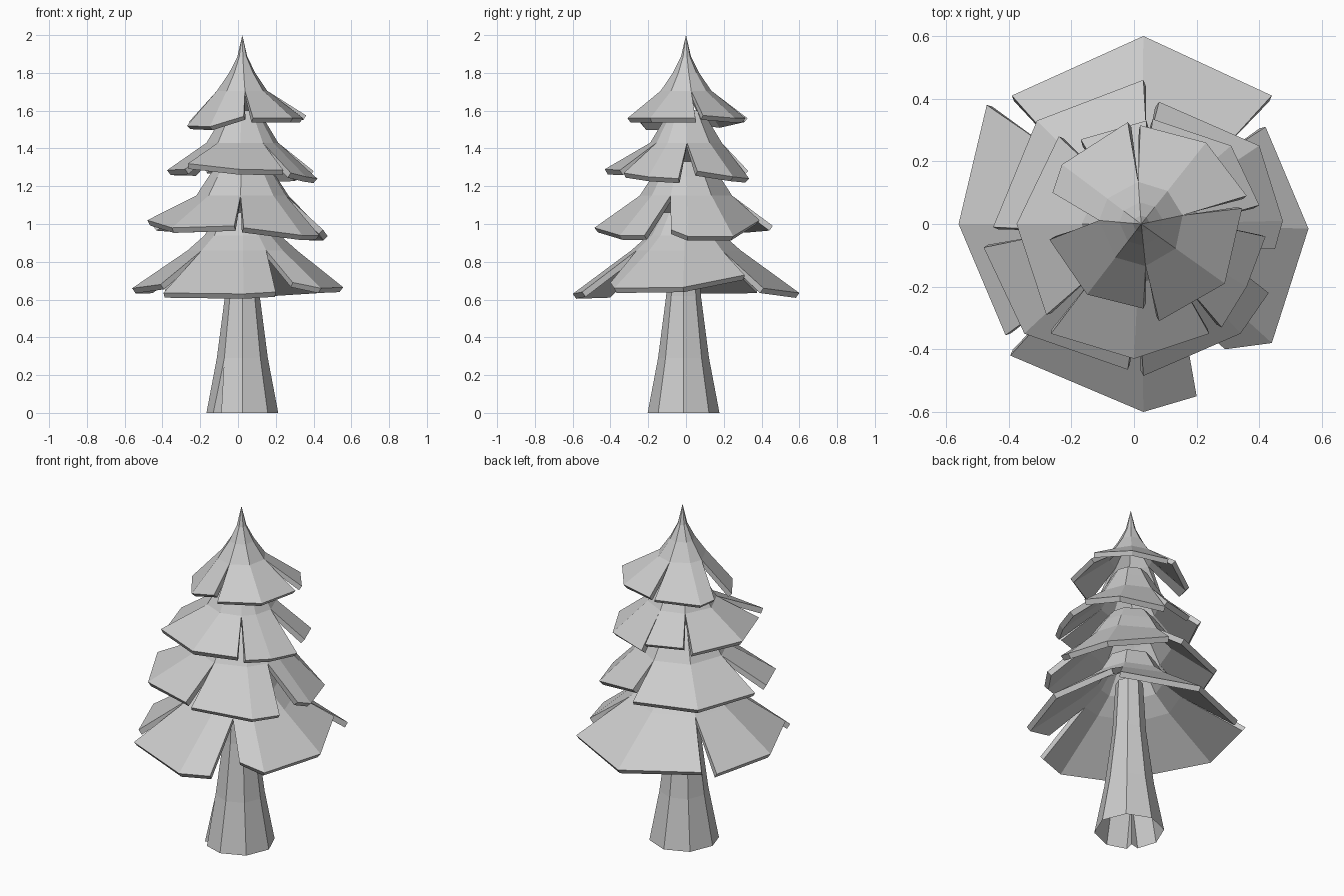
import bpy, bmesh
from math import atan2, cos, sin, hypot, pi, radians

cube = bpy.data.objects.get("Cube")
if cube:
    bpy.data.objects.remove(cube)

CX = 0.023
grey = bpy.data.materials.new("plain grey")
grey.use_nodes = True
COLOUR = (0.6, 0.6, 0.6, 1)
grey.diffuse_color = COLOUR
grey.node_tree.nodes["Principled BSDF"].inputs["Base Color"].default_value = COLOUR


def finish(bm, name):
    bmesh.ops.remove_doubles(bm, verts=bm.verts, dist=0.0005)
    mesh = bpy.data.meshes.new(name)
    bm.to_mesh(mesh)
    bm.free()
    mesh.materials.append(grey)
    obj = bpy.data.objects.new(name, mesh)
    bpy.context.collection.objects.link(obj)
    return obj


def strip(bm, columns):
    """Skin neighbouring columns of points, each running from top to bottom."""
    rows = [[bm.verts.new(p) for p in col] for col in columns]
    for a, b in zip(rows, rows[1:]):
        for k in range(len(a) - 1):
            bm.faces.new((a[k], a[k + 1], b[k + 1], b[k]))


def polar(angle, r, z, cy=0.0):
    return (CX + r * cos(angle), cy + r * sin(angle), z)


def tier(name, rings, panels, thickness=0.032):
    """Skirt of slabs in counter-clockwise order, split below the last ring."""
    spans = []
    last = None
    for panel in panels:
        angles = []
        for x, y, z in panel:
            a = atan2(y, x - CX)
            while last is not None and a < last - 0.5:
                a += 2 * pi
            angles.append(a)
            last = a
        spans.append(angles)
    # neighbouring slabs meet at the middle of each gap
    count = len(panels)
    gaps = []
    for i in range(count):
        turn = 2 * pi if i == count - 1 else 0
        gaps.append((spans[i][-1] + spans[(i + 1) % count][0] + turn) / 2)
    bm = bmesh.new()
    for i, panel in enumerate(panels):
        angles = spans[i][:]
        angles[0] = gaps[i - 1] - (2 * pi if i == 0 else 0)
        angles[-1] = gaps[i]
        strip(bm, [[polar(a, r, z) for r, z in rings] + [p]
                   for a, p in zip(angles, panel)])
    obj = finish(bm, name)
    mod = obj.modifiers.new("thickness", "SOLIDIFY")
    mod.thickness = thickness
    mod.offset = -1


# Trunk: flared eight-sided shell with a small split at the root
bm = bmesh.new()
columns = []
for i in range(9):
    a = i * pi / 4
    upper = [polar(a, r, z, -0.013) for r, z in ((0.075, 0.92), (0.092, 0.62), (0.135, 0.29))]
    if i == 5:
        for turn, r in ((-9, 0.19), (0, 0.14), (9, 0.19)):
            columns.append(upper + [polar(a + radians(turn), r, 0, -0.013)])
    else:
        columns.append(upper + [polar(a, 0.19, 0, -0.013)])
strip(bm, columns)
finish(bm, "trunk")

# Branch tiers, from the ground up
tier("lowest_branches", [(0.13, 1.06), (0.2, 0.94), (0.29, 0.86)], [
    [(0.29, -0.4, 0.69), (0.44, -0.38, 0.66), (0.557, -0.015, 0.665), (0.42, 0.31, 0.73)],
    [(0.44, 0.41, 0.66), (0.03, 0.6, 0.635), (-0.39, 0.41, 0.66)],
    [(-0.47, 0.38, 0.66), (-0.56, 0, 0.66), (-0.41, -0.355, 0.68)],
    [(-0.395, -0.42, 0.635), (0.03, -0.6, 0.63), (0.2, -0.55, 0.64)],
])
tier("lower_branches", [(0.12, 1.33), (0.18, 1.25), (0.245, 1.15)], [
    [(0.03, -0.485, 0.98), (0.34, -0.35, 0.94), (0.43, -0.22, 0.94)],
    [(0.45, -0.08, 0.97), (0.475, 0.01, 0.935), (0.4, 0.25, 0.935), (0.08, 0.39, 1.02)],
    [(0.03, 0.46, 0.99), (-0.31, 0.33, 0.98), (-0.45, -0.01, 0.99)],
    [(-0.48, -0.075, 1.02), (-0.35, -0.35, 0.98), (-0.02, -0.465, 0.99)],
])
tier("upper_branches", [(0.09, 1.6), (0.13, 1.53), (0.19, 1.43)], [
    [(0.28, -0.33, 1.27), (0.36, -0.2, 1.25), (0.42, -0.04, 1.24)],
    [(0.4, 0.06, 1.28), (0.31, 0.25, 1.25), (0.06, 0.335, 1.24)],
    [(0.04, 0.33, 1.28), (-0.17, 0.27, 1.29)],
    [(-0.24, 0.28, 1.28), (-0.375, 0, 1.285), (-0.28, -0.29, 1.29)],
    [(-0.265, -0.35, 1.32), (0, -0.43, 1.29), (0.24, -0.35, 1.285)],
])
tier("treetop", [(0, 2.0), (0.027, 1.885), (0.07, 1.8), (0.135, 1.705)], [
    [(0.08, -0.31, 1.56), (0.29, -0.19, 1.56), (0.345, 0.05, 1.56)],
    [(0.36, 0.09, 1.575), (0.23, 0.26, 1.56), (0.02, 0.315, 1.56)],
    [(-0.02, 0.325, 1.56), (-0.23, 0.19, 1.53), (-0.26, 0.1, 1.54)],
    [(-0.27, -0.05, 1.52), (-0.15, -0.225, 1.515), (0.03, -0.27, 1.57)],
], 0.028)
